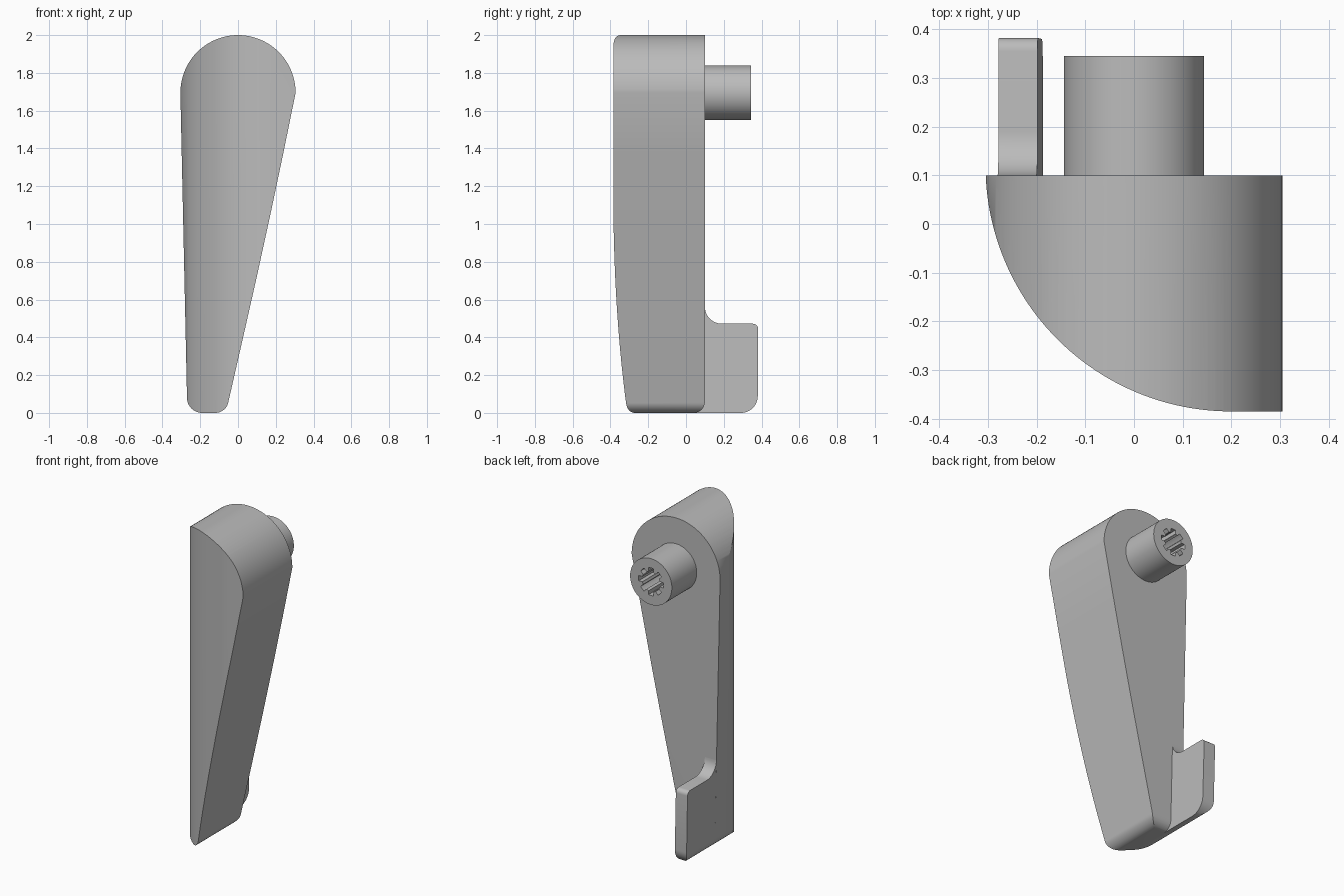
import bpy, bmesh
from math import sin, cos, radians, pi

cube = bpy.data.objects.get("Cube")
if cube:
    bpy.data.objects.remove(cube, do_unlink=True)

grey = bpy.data.materials.new("plain grey")
grey.use_nodes = True
grey.diffuse_color = (0.5, 0.5, 0.5, 1)
grey.node_tree.nodes["Principled BSDF"].inputs["Base Color"].default_value = (0.5, 0.5, 0.5, 1)


def arc(cx, cy, r, start, end, n=12):
    """Points on a circular arc, angles in degrees."""
    angles = [radians(start + (end - start) * i / n) for i in range(n + 1)]
    return [(cx + r * cos(a), cy + r * sin(a)) for a in angles]


def prism(name, profile, axis, low, high):
    """Extrude a 2D profile along the named axis."""
    place = {"x": lambda a, b, t: (t, a, b),
             "y": lambda a, b, t: (a, t, b),
             "z": lambda a, b, t: (a, b, t)}[axis]
    bm = bmesh.new()
    ends = [[bm.verts.new(place(a, b, t)) for a, b in profile] for t in (low, high)]
    for ring in ends:
        bm.faces.new(ring)
    for i in range(len(profile)):
        j = (i + 1) % len(profile)
        bm.faces.new((ends[0][i], ends[0][j], ends[1][j], ends[1][i]))
    bmesh.ops.recalc_face_normals(bm, faces=bm.faces)
    mesh = bpy.data.meshes.new(name)
    bm.to_mesh(mesh)
    bm.free()
    mesh.materials.append(grey)
    obj = bpy.data.objects.new(name, mesh)
    bpy.context.collection.objects.link(obj)
    return obj


def activate(obj):
    bpy.ops.object.select_all(action="DESELECT")
    obj.select_set(True)
    bpy.context.view_layer.objects.active = obj


def combine(obj, cutter, operation):
    """Apply a boolean and discard its cutter."""
    activate(obj)
    mod = obj.modifiers.new("cut", "BOOLEAN")
    mod.operation, mod.solver, mod.object = operation, "EXACT", cutter
    bpy.ops.object.modifier_apply(modifier=mod.name)
    bpy.data.objects.remove(cutter, do_unlink=True)


def smooth(obj):
    activate(obj)
    bpy.ops.object.shade_smooth_by_angle(angle=radians(25))


# Handle body: teardrop outline, curved plan and rounded lower back edge
pivot_z = 1.695
foot_left = arc(-0.19, 0.08, 0.08, 180, 270)
foot_right = arc(-0.12, 0.07, 0.07, -90, -10)
right_side = [(-0.05 + 0.355 * t + 0.03 * t * (1 - t), 0.07 + 1.625 * t)
              for t in (0.2, 0.4, 0.6, 0.8)]
outline = foot_left + foot_right + right_side + arc(0, pivot_z, 0.305, 0, 181, 48)
body = prism("handle_body", outline, "y", -0.6, 0.6)

plan = arc(0.2, 0.12, 0.505, 180, 270, 48) + [(0.6, -0.385), (0.6, 0.4), (-0.305, 0.4)]
combine(body, prism("plan_cutter", plan, "z", -0.5, 2.5), "INTERSECT")

side = arc(0.04, 0.06, 0.06, -90, 0) + [(0.1, 2.5), (-0.7, 2.5), (-0.7, -0.1)]
combine(body, prism("side_cutter", side, "x", -0.8, 0.8), "INTERSECT")
smooth(body)

# Catch tab: thin strip along the outer edge, stepping out behind the foot
strip = foot_left + [(-0.187, 0), (-0.201, 0.6), (-0.281, 0.6)]
tab = prism("catch_tab", strip, "y", -0.5, 0.6)
tab_side = (arc(0.29, 0.09, 0.09, -90, 0) + arc(0.355, 0.445, 0.027, 0, 90, 6)
            + arc(0.19, 0.562, 0.09, 270, 180) + [(0.035, 0.562), (0.035, -0.03)])
combine(tab, prism("tab_cutter", tab_side, "x", -0.5, 0.5), "INTERSECT")
smooth(tab)

# Pivot peg with a splined socket
peg = prism("pivot_peg", arc(0, pivot_z, 0.144, 0, 354.375, 63), "y", 0.08, 0.345)
socket = []
teeth = 8
for i in range(teeth):
    mid = i * 360 / teeth
    socket += arc(0, pivot_z, 0.086, mid - 11, mid + 11, 4)
    socket += arc(0, pivot_z, 0.062, mid + 15, mid + 30, 3)
combine(peg, prism("socket_cutter", socket, "y", 0.13, 0.5), "DIFFERENCE")
smooth(peg)
